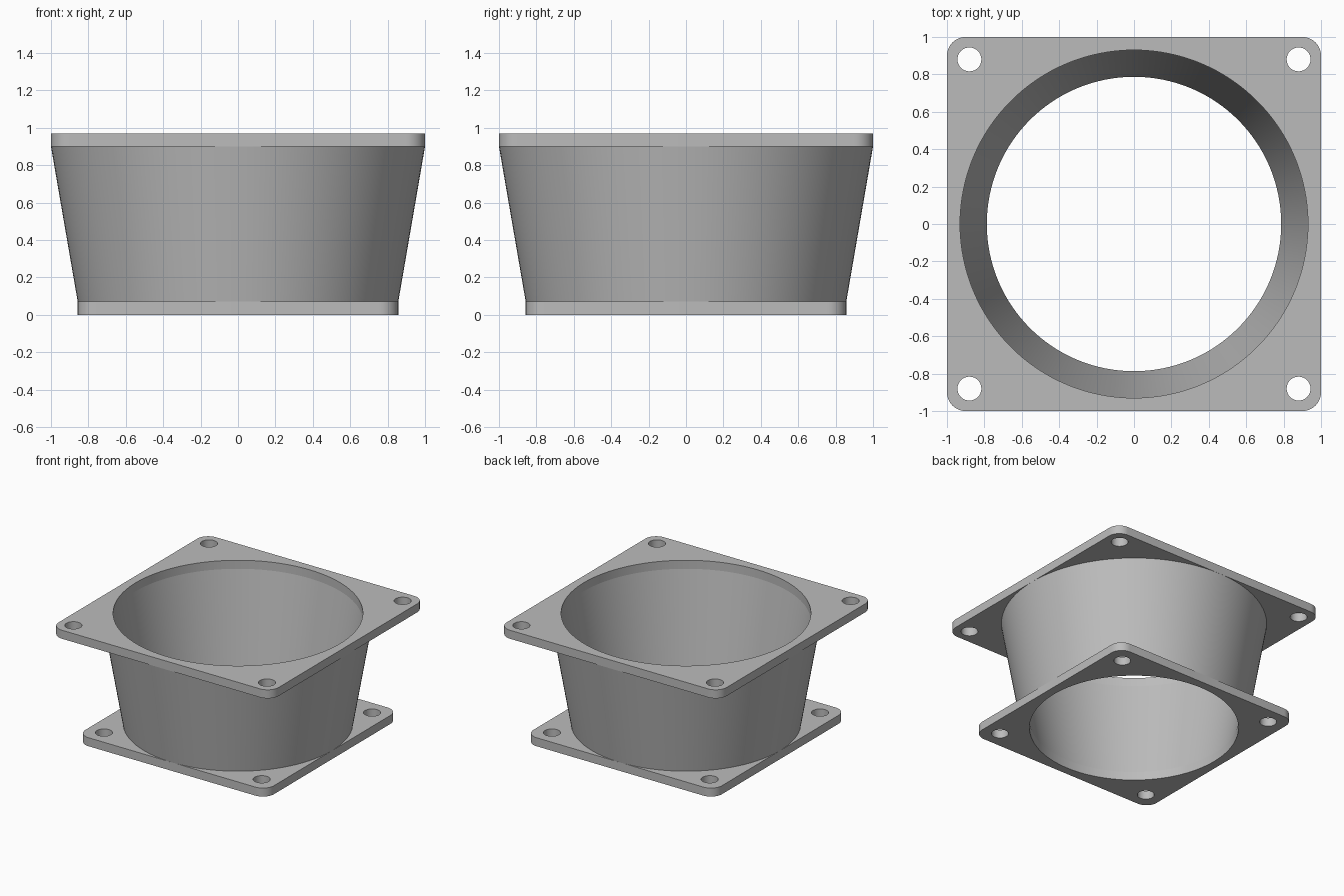
import bpy, bmesh
from math import sin, cos, pi

cube = bpy.data.objects.get("Cube")
if cube:
    bpy.data.objects.remove(cube, do_unlink=True)

SEGMENTS = 128
THICK = 0.07           # flange thickness
HEIGHT = 0.97
WALL = 0.07
LOW_HALF, TOP_HALF = 0.857, 1.0

grey = bpy.data.materials.new("light_grey")
grey.use_nodes = True
colour = (0.5, 0.5, 0.5, 1)
grey.diffuse_color = colour
grey.node_tree.nodes["Principled BSDF"].inputs["Base Color"].default_value = colour


def circle(cx, cy, r, n):
    return [(cx + r * cos(2 * pi * i / n), cy + r * sin(2 * pi * i / n)) for i in range(n)]


def rounded_square(half, r, steps=10):
    pts = []
    for k, (sx, sy) in enumerate([(1, 1), (-1, 1), (-1, -1), (1, -1)]):
        for i in range(steps + 1):
            a = (k + i / steps) * pi / 2
            pts.append((sx * (half - r) + r * cos(a), sy * (half - r) + r * sin(a)))
    return pts


def finish(name, mesh):
    mesh.materials.clear()
    mesh.materials.append(grey)
    obj = bpy.data.objects.new(name, mesh)
    bpy.context.collection.objects.link(obj)
    bpy.ops.object.select_all(action='DESELECT')
    obj.select_set(True)
    bpy.context.view_layer.objects.active = obj
    bpy.ops.object.shade_smooth_by_angle(angle=pi / 6)
    return obj


def flange(name, half, bolt, z):
    # Rounded square plate with a central bore and four bolt holes
    outlines = [rounded_square(half, 0.1), circle(0, 0, half - WALL, SEGMENTS)]
    outlines += [circle(sx * bolt, sy * bolt, 0.064, 32) for sx in (-1, 1) for sy in (-1, 1)]
    curve = bpy.data.curves.new(name + "_outline", 'CURVE')
    curve.dimensions = '2D'
    curve.fill_mode = 'BOTH'
    curve.extrude = THICK / 2
    for pts in outlines:
        spline = curve.splines.new('POLY')
        spline.points.add(len(pts) - 1)
        for p, (x, y) in zip(spline.points, pts):
            p.co = (x, y, 0, 1)
        spline.use_cyclic_u = True
    helper = bpy.data.objects.new(name + "_outline", curve)
    bpy.context.collection.objects.link(helper)
    bpy.context.view_layer.update()
    graph = bpy.context.evaluated_depsgraph_get()
    mesh = bpy.data.meshes.new_from_object(helper.evaluated_get(graph))
    bpy.data.objects.remove(helper, do_unlink=True)
    bm = bmesh.new()
    bm.from_mesh(mesh)
    bmesh.ops.remove_doubles(bm, verts=bm.verts, dist=0.0001)
    bmesh.ops.recalc_face_normals(bm, faces=bm.faces)
    bm.to_mesh(mesh)
    bm.free()
    finish(name, mesh).location.z = z


flange("bottom_flange", LOW_HALF, 0.717, THICK / 2)
flange("top_flange", TOP_HALF, 0.88, HEIGHT - THICK / 2)

# Tapered duct wall joining the two flanges
z0, z1 = THICK, HEIGHT - THICK
profile = [(LOW_HALF, z0), (TOP_HALF, z1), (TOP_HALF - WALL, z1), (LOW_HALF - WALL, z0)]
bm = bmesh.new()
rings = [[bm.verts.new((x, y, z)) for x, y in circle(0, 0, r, SEGMENTS)] for r, z in profile]
for k, ring in enumerate(rings):
    following = rings[(k + 1) % len(rings)]
    for i in range(SEGMENTS):
        j = (i + 1) % SEGMENTS
        bm.faces.new((ring[i], ring[j], following[j], following[i]))
bmesh.ops.recalc_face_normals(bm, faces=bm.faces)
duct = bpy.data.meshes.new("tapered_duct")
bm.to_mesh(duct)
bm.free()
finish("tapered_duct", duct)
